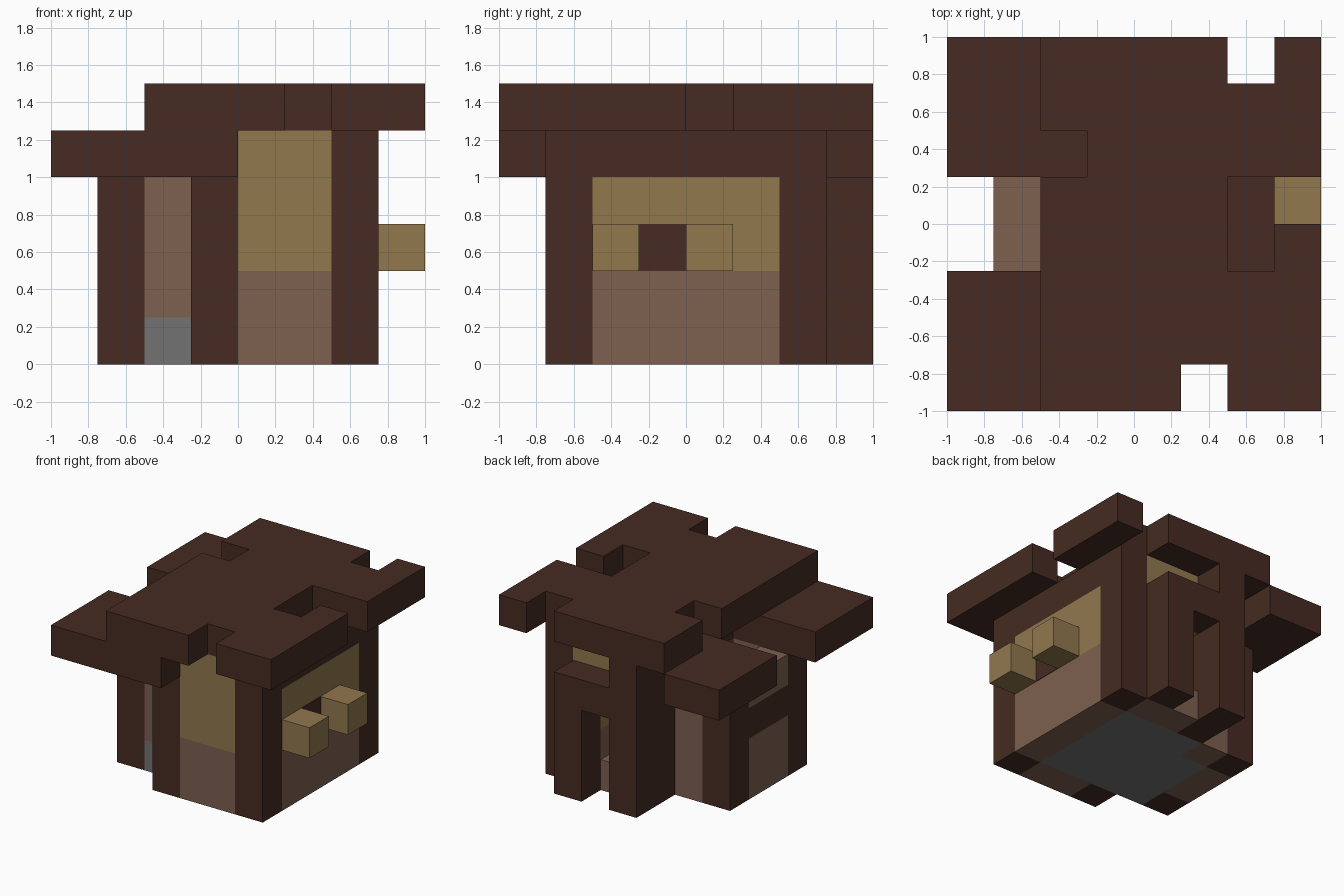
import bpy
import bmesh

cube = bpy.data.objects.get("Cube")
if cube:
    bpy.data.objects.remove(cube, do_unlink=True)


def material(name, r, g, b):
    m = bpy.data.materials.new(name)
    m.use_nodes = True
    m.diffuse_color = (r, g, b, 1)
    m.node_tree.nodes["Principled BSDF"].inputs["Base Color"].default_value = (r, g, b, 1)
    return m


dark = material("dark_timber", .061, .024, .016)
tan = material("tan_plank", .283, .188, .076)
brown = material("light_brown_clay", .205, .117, .08)
grey = material("grey_stone", .171, .171, .175)


def slab(name, mat, outline, z0, z1):
    """Extrude a flat outline from z0 up to z1."""
    bm = bmesh.new()
    face = bm.faces.new([bm.verts.new((x, y, z0)) for x, y in outline])
    new = bmesh.ops.extrude_face_region(bm, geom=[face])["geom"]
    top = [v for v in new if isinstance(v, bmesh.types.BMVert)]
    bmesh.ops.translate(bm, verts=top, vec=(0, 0, z1 - z0))
    bmesh.ops.recalc_face_normals(bm, faces=bm.faces)
    mesh = bpy.data.meshes.new(name)
    bm.to_mesh(mesh)
    bm.free()
    mesh.materials.append(mat)
    obj = bpy.data.objects.new(name, mesh)
    bpy.context.collection.objects.link(obj)
    return obj


def block(name, mat, x0, x1, y0, y1, z0, z1):
    return slab(name, mat, [(x0, y0), (x1, y0), (x1, y1), (x0, y1)], z0, z1)


U = .25  # thickness of every wall, post and slab


def post(name, x, y, height):
    block(name, dark, x, x + U, y, y + U, 0, height)


# Stone floor, reaching the front doorstep
slab("floor", grey, [(-.5, -.5), (.5, -.5), (.5, .5), (-.25, .5), (-.25, .25), (-.5, .25)], 0, U)

# Corner posts of the main hall and the side wing
for side, y in (("front", -.75), ("back", .5)):
    post(f"hall_left_{side}_post", .5, y, 1.25)
    post(f"hall_right_{side}_post", -.25, y, 1.25)
for side, y in (("front", -.5), ("back", .25)):
    post(f"wing_{side}_post", -.75, y, 1)

# Front wall of the hall
block("front_wall_base", brown, 0, .5, -.75, -.5, 0, .5)
block("front_wall_planks", tan, 0, .5, -.75, -.5, .5, 1.25)

# Side wall of the hall with a shuttered window
block("side_wall_base", brown, .5, .75, -.5, .5, 0, .5)
block("side_wall_planks", tan, .5, .75, -.5, .5, .5, 1)
block("side_wall_beam", dark, .5, .75, -.5, .5, 1, 1.25)
block("window", dark, .75, .754, -.25, 0, .5, .75)
for name, y in (("front_shutter", -.5), ("back_shutter", 0)):
    block(name, tan, .75, 1, y, y + U, .5, .75)

# Back wall with a doorway
block("back_wall_base", brown, .25, .5, .5, .75, 0, .5)
block("back_doorstep", brown, 0, .25, .5, .75, 0, U)
block("back_wall_planks", tan, .25, .5, .5, .75, .5, .75)
block("back_door_header", tan, 0, .5, .5, .75, .75, 1.25)

# Back porch
post("porch_left_post", .25, .75, .75)
post("porch_right_post", -.25, .75, 1.25)
block("porch_lintel", dark, 0, .5, .75, 1, .75, 1)

# Side wing walls and front door
block("front_door", brown, -.5, -.25, -.5, -.25, U, 1)
block("wing_back_wall", brown, -.5, -.25, .25, .5, 0, 1)
block("wing_wall_base", brown, -.75, -.5, -.25, .25, 0, .5)
block("wing_wall_band", dark, -.75, -.5, -.25, .25, .5, .75)
block("wing_wall_top", brown, -.75, -.5, -.25, .25, .75, 1)
block("wing_beam", dark, -.25, 0, -.5, .5, 1, 1.25)

# Ragged roof slabs
slab("lower_front_roof", dark, [(-1, -1), (0, -1), (0, -.75), (-.25, -.75),
                                (-.25, -.25), (-1, -.25)], 1, 1.25)
slab("lower_back_roof", dark, [(-1, .25), (-.25, .25), (-.25, .5), (-.5, .5),
                               (-.5, 1), (-1, 1)], 1, 1.25)
slab("upper_roof", dark, [
    (-.5, -1), (.25, -1), (.25, -.75), (.5, -.75), (.5, -1), (1, -1),
    (1, 0), (.75, 0), (.75, -.25), (.5, -.25), (.5, .25), (1, .25),
    (1, 1), (.75, 1), (.75, .75), (.5, .75), (.5, 1),
    (-.5, 1), (-.5, .5), (-.25, .5), (-.25, .25), (-.5, .25)], 1.25, 1.5)
